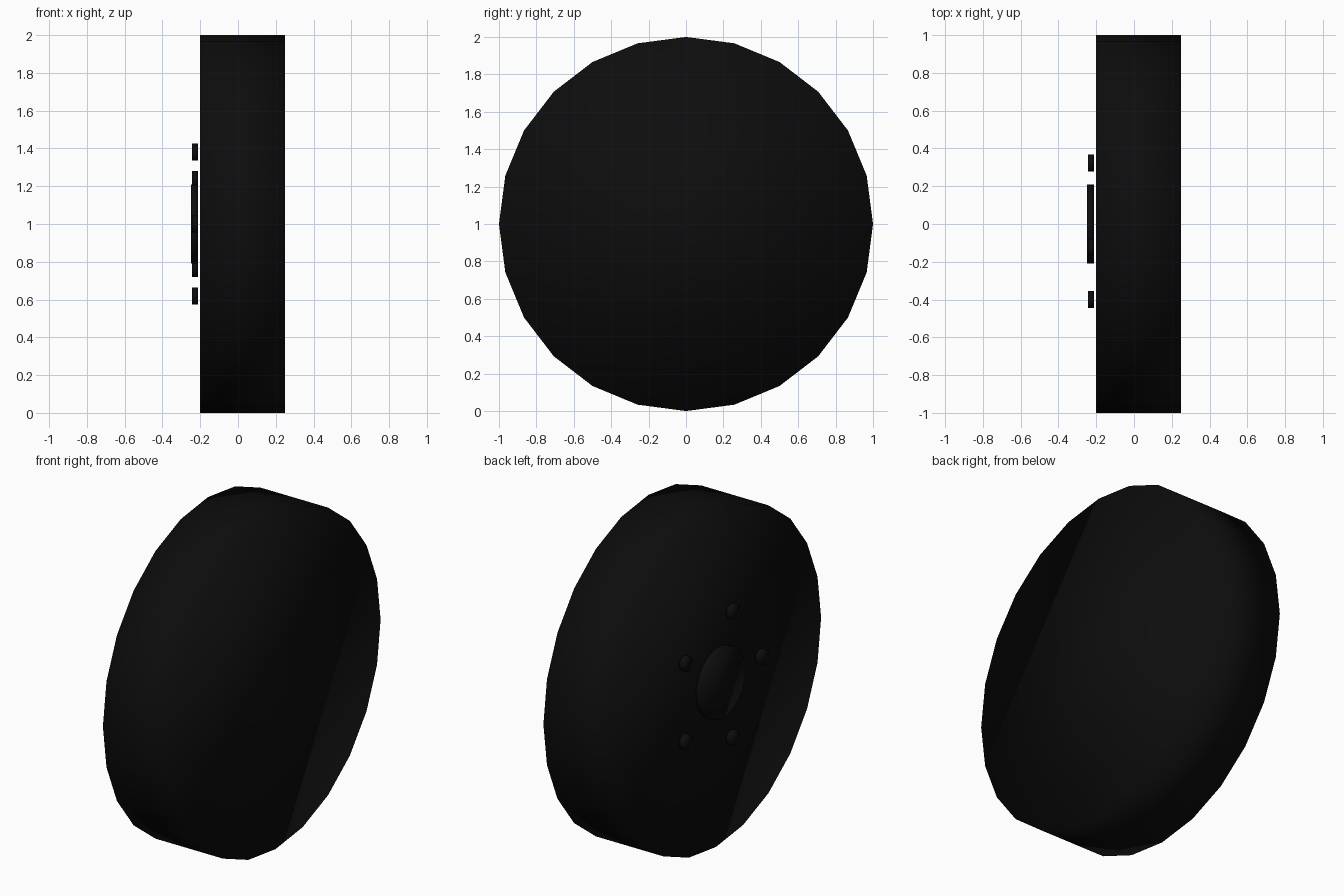
import bpy
from math import cos, sin, pi, radians

cube = bpy.data.objects.get("Cube")
if cube:
    bpy.data.objects.remove(cube, do_unlink=True)

# One near-black rubber colour for the whole wheel
black = bpy.data.materials.new("black_rubber")
black.use_nodes = True
colour = (0.004, 0.004, 0.004, 1)
black.diffuse_color = colour
black.node_tree.nodes["Principled BSDF"].inputs["Base Color"].default_value = colour


def disc(name, radius, x_min, x_max, y=0, z=1, sides=24):
    """Smooth-shaded cylinder lying along the x axle."""
    bpy.ops.mesh.primitive_cylinder_add(
        vertices=sides, radius=radius, depth=x_max - x_min,
        location=((x_min + x_max) / 2, y, z), rotation=(0, pi / 2, 0))
    obj = bpy.context.object
    obj.name = name
    bpy.ops.object.shade_smooth()
    obj.data.materials.append(black)
    return obj


# Tyre body and the thin hub cap standing just off its outer face
disc("tyre", 1, -0.2, 0.25)
disc("hub_cap", 0.21, -0.25, -0.212)

# Five wheel nuts around the hub
for i in range(5):
    a = radians(180 + 72 * i)
    disc(f"wheel_nut_{i + 1}", 0.045, -0.243, -0.212,
         0.4 * cos(a), 1 + 0.4 * sin(a), 12)
